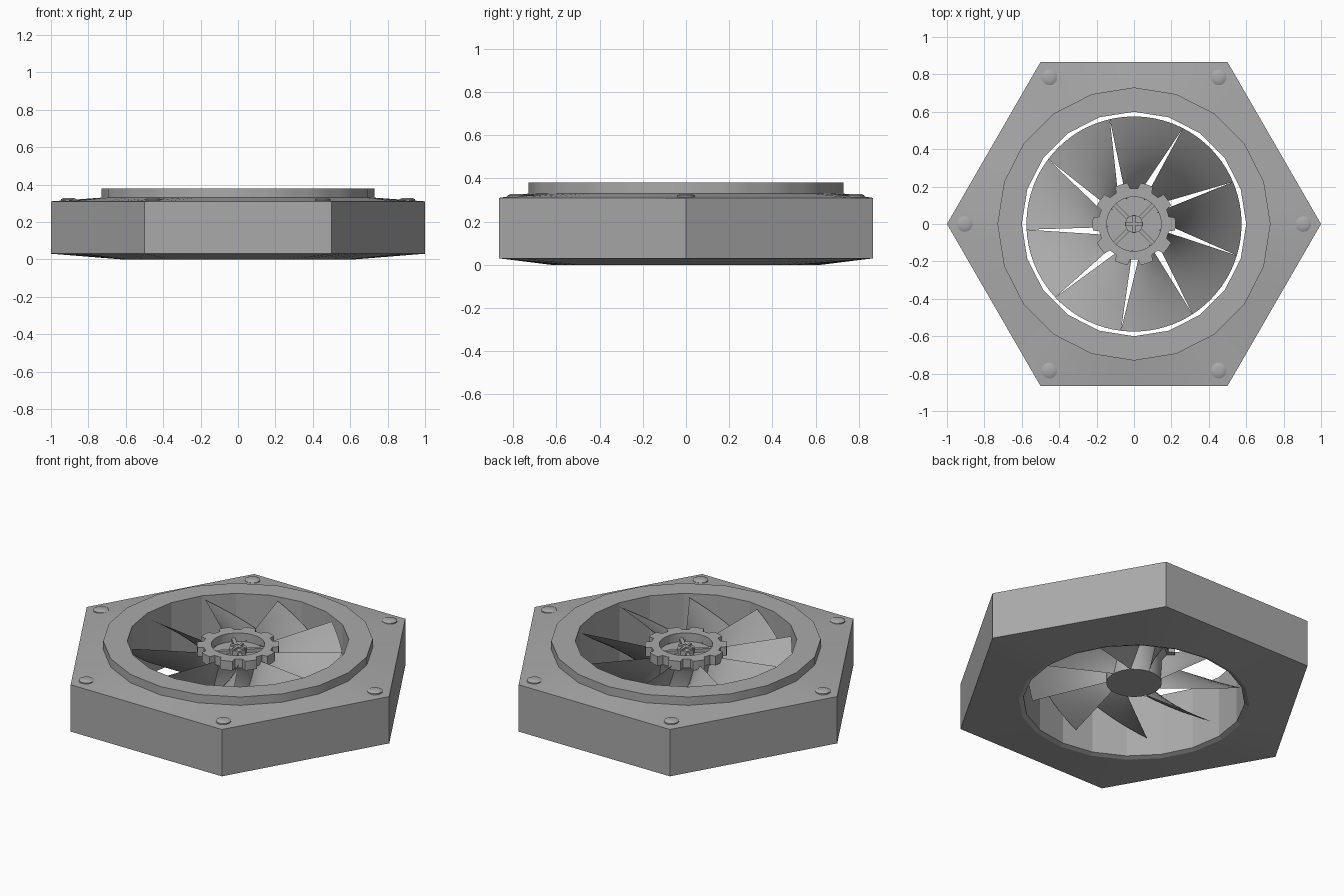
import bpy, bmesh
from math import pi, cos, sin, radians
from mathutils import Vector

cube = bpy.data.objects.get("Cube")
if cube:
    bpy.data.objects.remove(cube, do_unlink=True)

grey = bpy.data.materials.new("plain grey")
grey.use_nodes = True
grey.diffuse_color = (0.4, 0.4, 0.4, 1)
grey.node_tree.nodes["Principled BSDF"].inputs["Base Color"].default_value = (0.4, 0.4, 0.4, 1)


def finish(name, bm, smooth=False):
    bmesh.ops.recalc_face_normals(bm, faces=bm.faces)
    mesh = bpy.data.meshes.new(name)
    bm.to_mesh(mesh)
    bm.free()
    mesh.materials.append(grey)
    obj = bpy.data.objects.new(name, mesh)
    bpy.context.collection.objects.link(obj)
    if smooth:
        bpy.ops.object.select_all(action='DESELECT')
        obj.select_set(True)
        bpy.context.view_layer.objects.active = obj
        bpy.ops.object.shade_smooth_by_angle(angle=radians(35))
    return obj


def polygon_radius(sides, r, a):
    step = 2 * pi / sides
    return r * cos(step / 2) / cos(a % step - step / 2)


def polar(r, a, z):
    return Vector((r * cos(a), r * sin(a), z))


def skin(name, rings, steps, closed=False, smooth=False):
    """Join rings of (radius function, z); cap the ends unless closed."""
    bm = bmesh.new()
    loops = []
    for radius, z in rings:
        angles = [2 * pi * i / steps + 1e-6 for i in range(steps)]
        loops.append([bm.verts.new(polar(radius(a), a, z)) for a in angles])
    pairs = list(zip(loops, loops[1:]))
    if closed:
        pairs.append((loops[-1], loops[0]))
    else:
        bm.faces.new(loops[0])
        bm.faces.new(loops[-1])
    for low, high in pairs:
        for i in range(steps):
            j = (i + 1) % steps
            bm.faces.new((low[i], low[j], high[j], high[i]))
    return finish(name, bm, smooth)


def ring(sides, r, z):
    return (lambda a: polygon_radius(sides, r, a), z)


# Hexagonal housing with raised collar; the wall of the opening stays faceted
housing = skin("housing", [
    ring(20, 0.60, 0.01), ring(20, 0.625, 0), ring(6, 1, 0.03), ring(6, 1, 0.31),
    ring(20, 0.73, 0.33), ring(20, 0.73, 0.38), ring(20, 0.60, 0.38)],
    60, closed=True, smooth=True)
for poly in housing.data.polygons:
    if poly.center.xy.length < 0.65:
        poly.use_smooth = False

# Low domed bolts on the corners
for k in range(6):
    bolt = skin(f"bolt_{k + 1}", [
        ring(16, 0.042, -0.02), ring(16, 0.042, 0.012),
        ring(16, 0.03, 0.018), ring(16, 0.012, 0.02)], 16, smooth=True)
    bolt.location = polar(0.905, k * pi / 3, 0.309)

# Hub barrel
skin("hub", [ring(32, 0.15, 0.12), ring(32, 0.15, 0.26), ring(32, 0.18, 0.305)], 32, smooth=True)


# Toothed cap with a recessed middle
def tooth(a):
    return 0.222 if (a * 10 / (2 * pi) + 0.25) % 1 < 0.55 else 0.19


skin("toothed_cap", [
    (tooth, 0.30), (tooth, 0.355), ring(40, 0.145, 0.355), ring(40, 0.145, 0.30)], 120, closed=True)


def bar(name, length, width, z0, z1, angle):
    bm = bmesh.new()
    bmesh.ops.create_cube(bm, size=1)
    bmesh.ops.scale(bm, vec=(length, width, z1 - z0), verts=bm.verts)
    obj = finish(name, bm)
    obj.location.z = (z0 + z1) / 2
    obj.rotation_euler.z = angle


# Diagonal spokes and small central star in the recess
for k in range(2):
    bar(f"cap_spoke_{k + 1}", 0.29, 0.02, 0.30, 0.325, pi / 4 + k * pi / 2)
    bar(f"star_bar_{k + 1}", 0.09, 0.016, 0.30, 0.345, k * pi / 2)
skin("star_base", [ring(8, 0.05, 0.30), ring(8, 0.05, 0.335)], 8)


# Twisted blades: both long edges straight, the lower one swept clockwise
def blade(index):
    rows = cols = 10
    start = radians(23 + 40 * index)
    high = (polar(0.14, radians(4), 0.315), polar(0.575, 0, 0.365))
    low = (polar(0.14, radians(-18), 0.12), polar(0.575, radians(-40), 0.105))
    bm = bmesh.new()
    grid = []
    for i in range(rows + 1):
        a, b = high[0].lerp(high[1], i / rows), low[0].lerp(low[1], i / rows)
        angle_a, angle_b = a.xy.angle_signed(Vector((1, 0))), b.xy.angle_signed(Vector((1, 0)))
        line = []
        for j in range(cols + 1):
            s = j / cols
            r = a.xy.length * (1 - s) + b.xy.length * s
            angle = start + angle_a * (1 - s) + angle_b * s
            line.append(bm.verts.new(polar(r, angle, a.z * (1 - s) + b.z * s)))
        grid.append(line)
    for i in range(rows):
        for j in range(cols):
            bm.faces.new((grid[i][j], grid[i + 1][j], grid[i + 1][j + 1], grid[i][j + 1]))
    bmesh.ops.solidify(bm, geom=bm.faces[:], thickness=0.018)
    finish(f"blade_{index + 1}", bm, smooth=True)


for k in range(9):
    blade(k)
